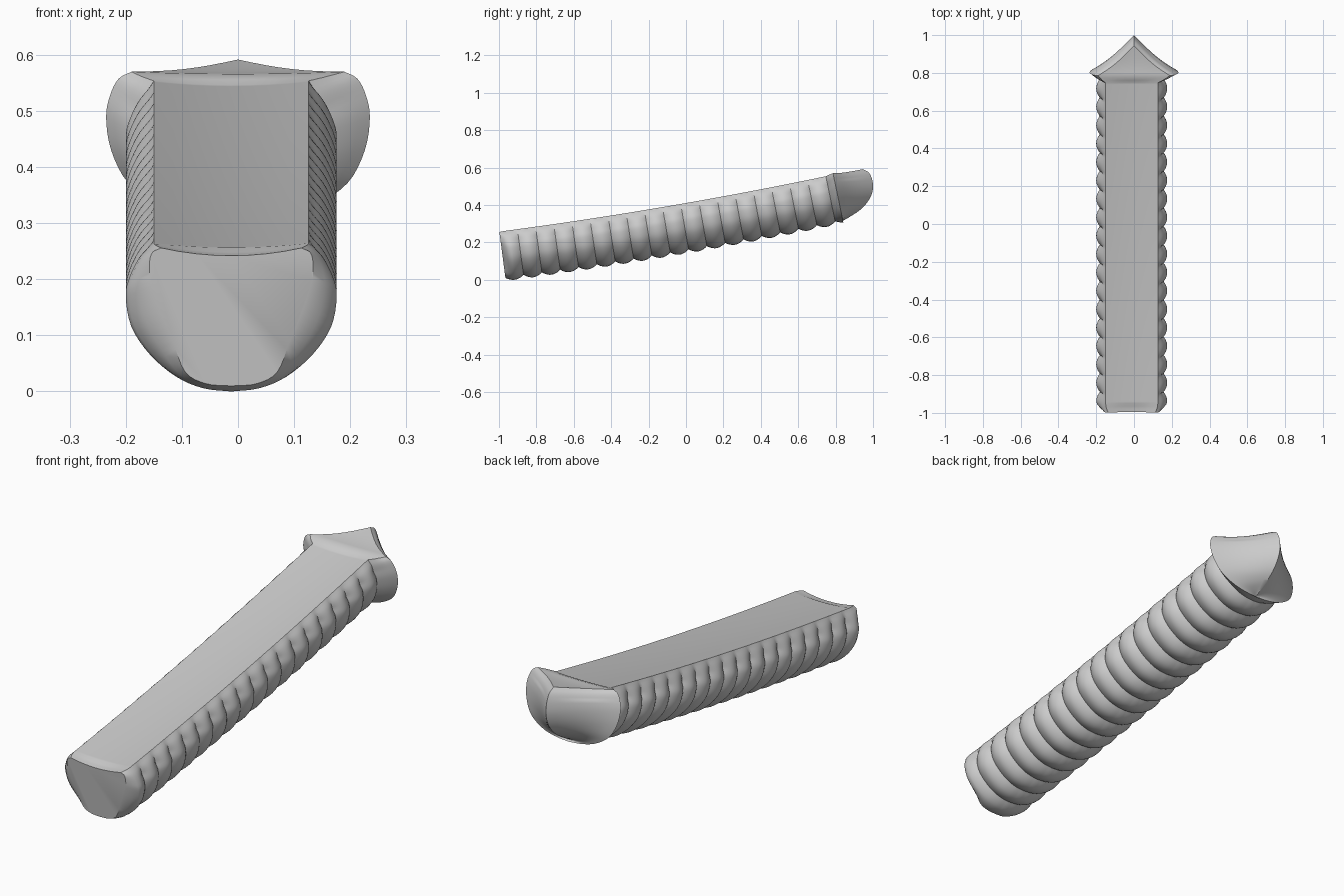
import bpy, bmesh, math
from mathutils import Vector

if "Cube" in bpy.data.objects:
    bpy.data.objects.remove(bpy.data.objects["Cube"])

# Half cross-sections as (side offset, depth below the top), corner to keel
BODY = [(.138, 0), (.163, .025), (.181, .06), (.188, .095), (.178, .15),
        (.145, .2), (.098, .24), (.05, .26), (0, .266)]
CAP = [(.125, .002), (.142, .012), (.146, .04), (.142, .07), (.125, .12),
       (.104, .17), (.082, .225), (.045, .246), (0, .25)]
WING = [(.19, -.008), (.213, .005), (.228, .035), (.235, .075), (.226, .135),
        (.195, .195), (.135, .236), (.07, .255), (0, .262)]
# Tip ridge as (y, z), top to keel
RIDGE = [(.945, .598), (.975, .582), (.993, .55), (1, .5), (.987, .45),
         (.957, .405), (.92, .372), (.88, .346), (.845, .325)]
TOP = 8


def spline(pts, n=4):
    """Smooth curve through 2D points."""
    p = [Vector(q) for q in pts]
    p = [2 * p[0] - p[1]] + p + [2 * p[-1] - p[-2]]
    out = []
    for i in range(1, len(p) - 2):
        a, b, c, d = p[i - 1:i + 3]
        for k in range(n):
            t = k / n
            out.append(.5 * (2 * b + (c - a) * t + (2 * a - 5 * b + 4 * c - d) * t * t
                             + (3 * b - a - 3 * c + d) * t ** 3))
    return out + [p[-2]]


def close(half, sag):
    """Mirror a half profile and add the slightly hollow top."""
    ring = list(half) + [Vector((-q.x, q.y)) for q in reversed(half[:-1])]
    w, d = half[0]
    for i in range(1, TOP):
        t = -1 + 2 * i / TOP
        ring.append(Vector((w * t, d + sag * (1 - t * t))))
    return ring


def place(ring, y, dx=-.012):
    """Put a section square to the gently curved spine."""
    m = .175 + .044 * y
    z = .417 + .175 * y + .022 * y * y
    down = Vector((0, m, -1)).normalized()
    return [Vector((q.x + dx, y, z)) + down * q.y for q in ring]


body, cap, wing = spline(BODY), spline(CAP), spline(WING)
ridge = spline(RIDGE)


def ribbed(amount):
    half = []
    for q in body:
        w = min(1, q.y / .05) * .02 * (1 - amount)
        to_core = (Vector((0, .08)) - q).normalized()
        half.append(q + to_core * w if q.x > 0 else q - Vector((0, w)))
    return half


rings = []
# Chamfered front end
for t in (0, .35, .7):
    s = math.sin(t * math.pi / 2)
    rings.append(place(close([a.lerp(b, s) for a, b in zip(cap, body)], .014),
                       -.998 + .045 * t))
# Ribbed grip
PERIOD, STEPS = .097, 175
for i in range(STEPS + 1):
    y = -.95 + 17.5 * PERIOD * i / STEPS
    rib = abs(math.cos(math.pi * (y + .95) / PERIOD)) ** .85
    rings.append(place(close(ribbed(rib), .008), y))
# Flare out to the wings
groove = ribbed(0)
for t in (.33, .67, 1):
    half = [a.lerp(b, t ** .8) for a, b in zip(groove, wing)]
    rings.append(place(close(half, .004), .7475 + .04 * t, -.012 * (1 - t)))
# Pointed head, closing onto the ridge
wing_ring = rings[-1]
target = list(ridge) + list(reversed(ridge[:-1])) + [ridge[0]] * (TOP - 1)
for k in range(1, 9):
    t = k / 8
    ring = []
    for p, r in zip(wing_ring, target):
        q = p.lerp(Vector((0, r.x, r.y)), t)
        bow = math.sin(math.pi * t)
        q.y -= .014 * bow
        q.z -= .006 * bow if p.z > .54 else 0
        ring.append(q)
    rings.append(ring)

bm = bmesh.new()
loops = [[bm.verts.new(p) for p in ring] for ring in rings]
n = len(loops[0])
for a, b in zip(loops, loops[1:]):
    for i in range(n):
        j = (i + 1) % n
        bm.faces.new((a[i], a[j], b[j], b[i]))
bm.faces.new(loops[0])
bmesh.ops.remove_doubles(bm, verts=bm.verts, dist=.0004)
bmesh.ops.dissolve_degenerate(bm, edges=bm.edges, dist=.0001)
bmesh.ops.recalc_face_normals(bm, faces=bm.faces)
low = min(v.co.z for v in bm.verts)
bmesh.ops.translate(bm, verts=bm.verts, vec=(0, 0, -low))

mesh = bpy.data.meshes.new("ribbed_grip")
bm.to_mesh(mesh)
bm.free()
grip = bpy.data.objects.new("ribbed_grip", mesh)
bpy.context.collection.objects.link(grip)
bpy.context.view_layer.objects.active = grip
grip.select_set(True)
bpy.ops.object.shade_smooth_by_angle(angle=math.radians(35))
